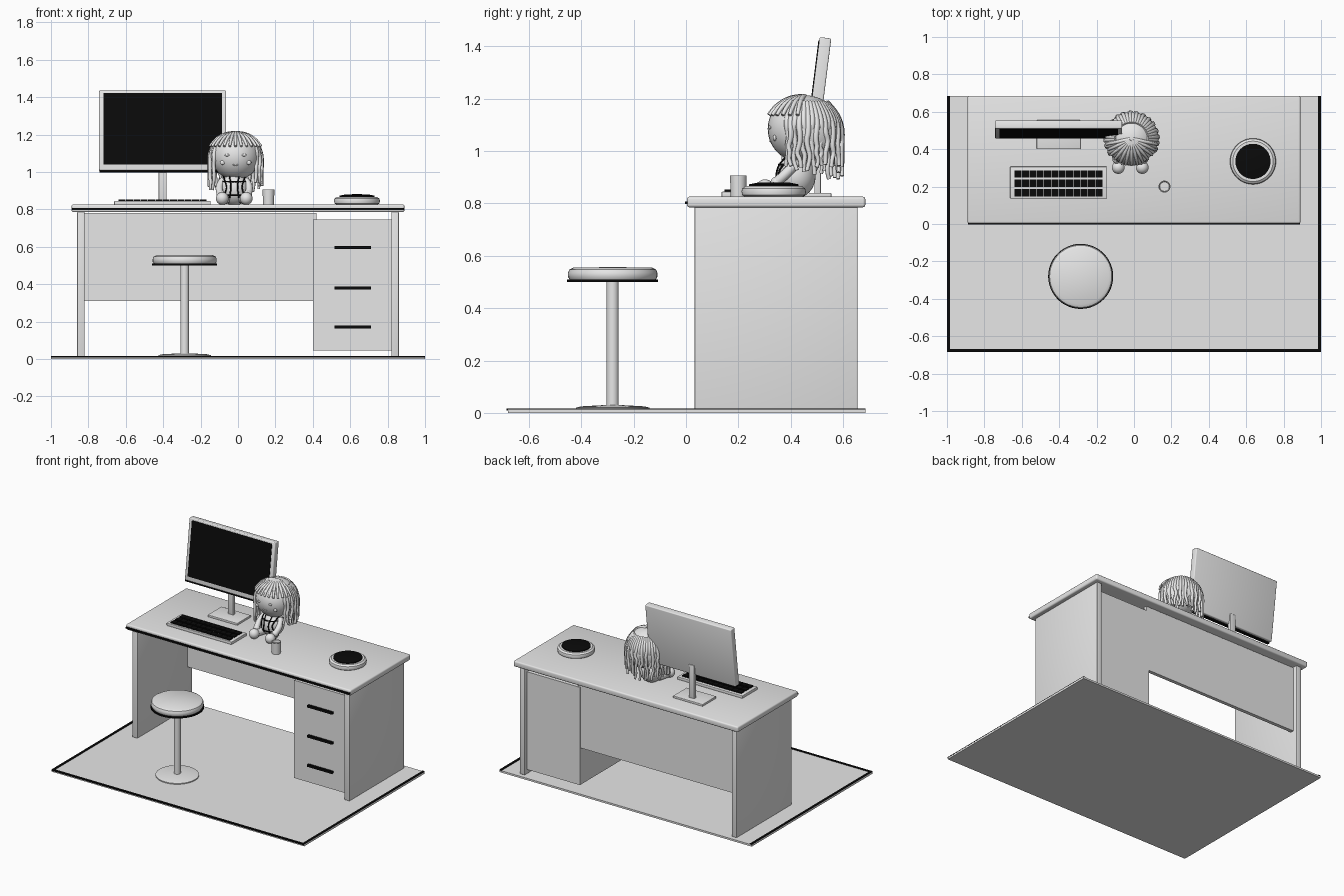
import bpy, bmesh, math, random
from mathutils import Vector, Matrix

random.seed(4)
if "Cube" in bpy.data.objects:
    bpy.data.objects.remove(bpy.data.objects["Cube"])


def material(name, value):
    m = bpy.data.materials.new(name)
    m.use_nodes = True
    colour = (value, value, value, 1)
    m.diffuse_color = colour
    m.node_tree.nodes["Principled BSDF"].inputs["Base Color"].default_value = colour
    return m


GREY = material("light grey", 0.8)
BLACK = material("black", 0.003)


def link(name, data, mat):
    data.materials.append(mat)
    ob = bpy.data.objects.new(name, data)
    bpy.context.collection.objects.link(ob)
    return ob


def finish(name, bm, mat):
    bmesh.ops.recalc_face_normals(bm, faces=bm.faces)
    me = bpy.data.meshes.new(name)
    bm.to_mesh(me)
    bm.free()
    me.shade_smooth()
    me.set_sharp_from_angle(angle=0.6)
    return link(name, me, mat)


def box(name, x, y, z, mat=GREY, bevel=0):
    bm = bmesh.new()
    bmesh.ops.create_cube(bm, size=1)
    size = [b - a for a, b in (x, y, z)]
    mid = [(a + b) / 2 for a, b in (x, y, z)]
    bmesh.ops.scale(bm, vec=size, verts=bm.verts)
    bmesh.ops.translate(bm, vec=mid, verts=bm.verts)
    if bevel:
        bmesh.ops.bevel(bm, geom=list(bm.edges), offset=bevel, segments=3,
                        profile=0.5, affect='EDGES')
    return finish(name, bm, mat)


def lathe(name, centre, profile, mat=GREY):
    bm = bmesh.new()
    vs = [bm.verts.new((r, 0, z)) for r, z in profile]
    es = [bm.edges.new(pair) for pair in zip(vs, vs[1:])]
    bmesh.ops.spin(bm, geom=vs + es, cent=(0, 0, 0), axis=(0, 0, 1),
                   angle=math.tau, steps=48)
    bmesh.ops.remove_doubles(bm, verts=bm.verts, dist=0.0001)
    bmesh.ops.translate(bm, vec=(*centre, 0), verts=bm.verts)
    return finish(name, bm, mat)


def ball(name, centre, radii, mat=GREY, cut=None):
    bm = bmesh.new()
    bmesh.ops.create_uvsphere(bm, u_segments=32, v_segments=20, radius=1)
    if cut:
        bmesh.ops.bisect_plane(bm, geom=bm.verts[:] + bm.edges[:] + bm.faces[:],
                               plane_co=cut[0], plane_no=cut[1], clear_inner=True)
    bmesh.ops.scale(bm, vec=radii, verts=bm.verts)
    bmesh.ops.translate(bm, vec=centre, verts=bm.verts)
    return finish(name, bm, mat)


def tubes(name, paths, radius, mat=GREY, tip=1.0):
    cu = bpy.data.curves.new(name, 'CURVE')
    cu.dimensions = '3D'
    cu.bevel_depth = radius
    cu.bevel_resolution = 2
    cu.use_fill_caps = True
    for path in paths:
        s = cu.splines.new('NURBS')
        s.points.add(len(path) - 1)
        for i, (p, co) in enumerate(zip(s.points, path)):
            p.co = (*co, 1)
            p.radius = 1 + (tip - 1) * i / (len(path) - 1)
        s.order_u = 3
        s.use_endpoint_u = True
        s.resolution_u = 4
    return link(name, cu, mat)


# Floor with black trim on three sides
box("floor", (-1, 1), (-0.68, 0.685), (0, 0.013))
box("floor_front_trim", (-1, 1), (-0.685, -0.668), (0.009, 0.017), BLACK)
for side, s in (("left", 1), ("right", -1)):
    xs = sorted((s * 0.983, s))
    box(f"floor_{side}_trim", xs, (-0.685, 0.685), (0.009, 0.017), BLACK)

# Desk
box("desk_top", (-0.89, 0.89), (0.003, 0.685), (0.785, 0.826), bevel=0.01)
box("desk_edge_strip", (-0.887, 0.887), (-0.004, 0.006), (0.797, 0.808), BLACK)
for side, s in (("left", 1), ("right", -1)):
    xs = sorted((s * 0.82, s * 0.86))
    box(f"{side}_side_panel", xs, (0.033, 0.655), (0.013, 0.786), bevel=0.004)
box("back_panel", (-0.82, 0.42), (0.6, 0.625), (0.31, 0.78))

# Drawer unit
box("drawer_unit", (0.4, 0.82), (0.065, 0.63), (0.045, 0.745))
for i, z in enumerate((0.17, 0.38, 0.595)):
    box(f"drawer_handle_{i + 1}", (0.515, 0.71), (0.048, 0.066), (z - 0.008, z + 0.008), BLACK)

# Stool
STOOL = (-0.285, -0.28)
lathe("stool_base", STOOL, [(0, 0.012), (0.141, 0.012), (0.141, 0.02), (0.12, 0.025),
                            (0.03, 0.03), (0, 0.03)])
lathe("stool_pole", STOOL, [(0, 0.02), (0.023, 0.02), (0.023, 0.505), (0, 0.505)])
lathe("stool_ring", STOOL, [(0, 0.5), (0.174, 0.5), (0.174, 0.51), (0, 0.51)], BLACK)
lathe("stool_seat", STOOL, [(0, 0.51), (0.165, 0.51), (0.171, 0.52), (0.171, 0.535),
                            (0.166, 0.547), (0.15, 0.555), (0, 0.557)])

# Monitor, built upright about its lower front edge, then tilted back
tilt = Matrix.Translation((-0.403, 0.456, 1.005)) @ Matrix.Rotation(-math.radians(7.2), 4, 'X')
monitor = [
    box("monitor_case", (-0.34, 0.34), (0, 0.045), (0.004, 0.434), bevel=0.006),
    box("monitor_screen", (-0.317, 0.317), (-0.003, 0.004), (0.034, 0.42), BLACK),
    box("monitor_lower_strip", (-0.338, 0.338), (0.002, 0.025), (-0.005, 0.005), BLACK),
]
for ob in monitor:
    ob.data.transform(tilt)
box("monitor_pole", (-0.425, -0.381), (0.49, 0.515), (0.835, 1.075), bevel=0.004)
box("monitor_foot", (-0.52, -0.286), (0.4, 0.555), (0.824, 0.84), bevel=0.003)

# Keyboard with three rows of keys
box("keyboard", (-0.662, -0.146), (0.136, 0.307), (0.824, 0.845), bevel=0.004)
for row, y in enumerate((0.167, 0.218, 0.267)):
    for k in range(12):
        x = -0.638 + k * 0.0393
        box(f"key_{row + 1}_{k + 1}", (x, x + 0.0365), (y - 0.019, y + 0.019),
            (0.843, 0.853), BLACK)

# Round pad and cup
PAD = (0.636, 0.335)
lathe("round_pad", PAD, [(0, 0.824), (0.108, 0.824), (0.12, 0.832), (0.123, 0.845),
                         (0.12, 0.857), (0.108, 0.866), (0, 0.867)])
lathe("round_pad_top", PAD, [(0, 0.86), (0.094, 0.86), (0.094, 0.873), (0.06, 0.88), (0, 0.881)], BLACK)
lathe("cup", (0.163, 0.2), [(0, 0.824), (0.029, 0.824), (0.032, 0.907), (0.027, 0.907),
                            (0.025, 0.89), (0, 0.89)])

# Doll body, with painted-on trim lines following its surface
BODY, BR = Vector((-0.02, 0.42, 0.905)), Vector((0.08, 0.075, 0.085))
ball("doll_body", BODY, BR)


def on_body(u, w):
    return BODY + 1.02 * Vector((BR.x * u, -BR.y * math.sqrt(max(0, 1 - u * u - w * w)), BR.z * w))


steps = [i / 6 for i in range(7)]
trim = [[on_body(u * (0.7 + 0.3 * abs(2 * t - 1)), 0.8 - 1.3 * t) for t in steps]
        for u in (-0.7, -0.3, 0.3, 0.7)]
trim += [[on_body(-0.85 + 1.7 * t, w) for t in steps] for w in (0.5, -0.35)]
tubes("doll_clothes_trim", trim, 0.004, BLACK)

# Doll limbs
for side, s in (("left", 1), ("right", -1)):
    def at(x, y, z):
        return (BODY.x + s * x, y, z)
    tubes(f"doll_{side}_arm", [[at(0.06, 0.42, 0.955), at(0.09, 0.39, 0.92), at(0.075, 0.35, 0.885)]], 0.02)
    ball(f"doll_{side}_hand", at(0.073, 0.345, 0.88), [0.022] * 3)
    tubes(f"doll_{side}_leg", [[at(0.04, 0.4, 0.855), at(0.055, 0.35, 0.856), at(0.063, 0.31, 0.856)]], 0.026)
    ball(f"doll_{side}_foot", at(0.064, 0.302, 0.858), [0.034] * 3)

# Doll head and face
HEAD = Vector((-0.013, 0.44, 1.085))
ball("doll_head", HEAD, [0.128] * 3)


def on_head(x, z):
    return HEAD + Vector((x, -math.sqrt(0.128 ** 2 - x * x - z * z), z))


for side, s in (("left", 1), ("right", -1)):
    ball(f"doll_{side}_eye", on_head(s * 0.045, 0.005), (0.013, 0.006, 0.007))
    ball(f"doll_{side}_cheek", on_head(s * 0.07, -0.035), (0.014, 0.007, 0.012))
tubes("doll_mouth", [[on_head(-0.014, -0.045), on_head(0, -0.055), on_head(0.014, -0.045)]], 0.003)

# Doll hair: cap, hanging locks around the back and sides, and a fringe
CAP = Vector((-0.013, 0.455, 1.07))
ball("hair_cap", CAP, [0.143] * 3, cut=((0, 0, -0.1), (0, 0.8, 1)))


def around(angle, r, z):
    return CAP + Vector((math.sin(angle) * r, math.cos(angle) * r, z))


locks = []
COUNT = 34
for i in range(COUNT):
    a = math.radians(-122 + 244 * i / (COUNT - 1))
    end = -0.18 + random.uniform(0, 0.06)
    path = [around(a, 0.14 * math.cos(e), 0.14 * math.sin(e)) for e in (0.95, 0.6, 0.25)]
    for k in range(6):
        wave = random.uniform(-0.07, 0.07)
        path.append(around(a + wave, 0.141 - 0.012 * (i % 2), end * k / 5))
    locks.append(path)
tubes("hair_locks", locks, 0.013, tip=0.6)

fringe = []
for i in range(13):
    a = math.pi + math.radians(-78 + 13 * i)
    fringe.append([around(a, (0.137 + 0.018 * t) * math.cos(1.5 - 1.05 * t),
                          (0.137 + 0.018 * t) * math.sin(1.5 - 1.05 * t)) for t in steps])
tubes("hair_fringe", fringe, 0.012, tip=0.6)
